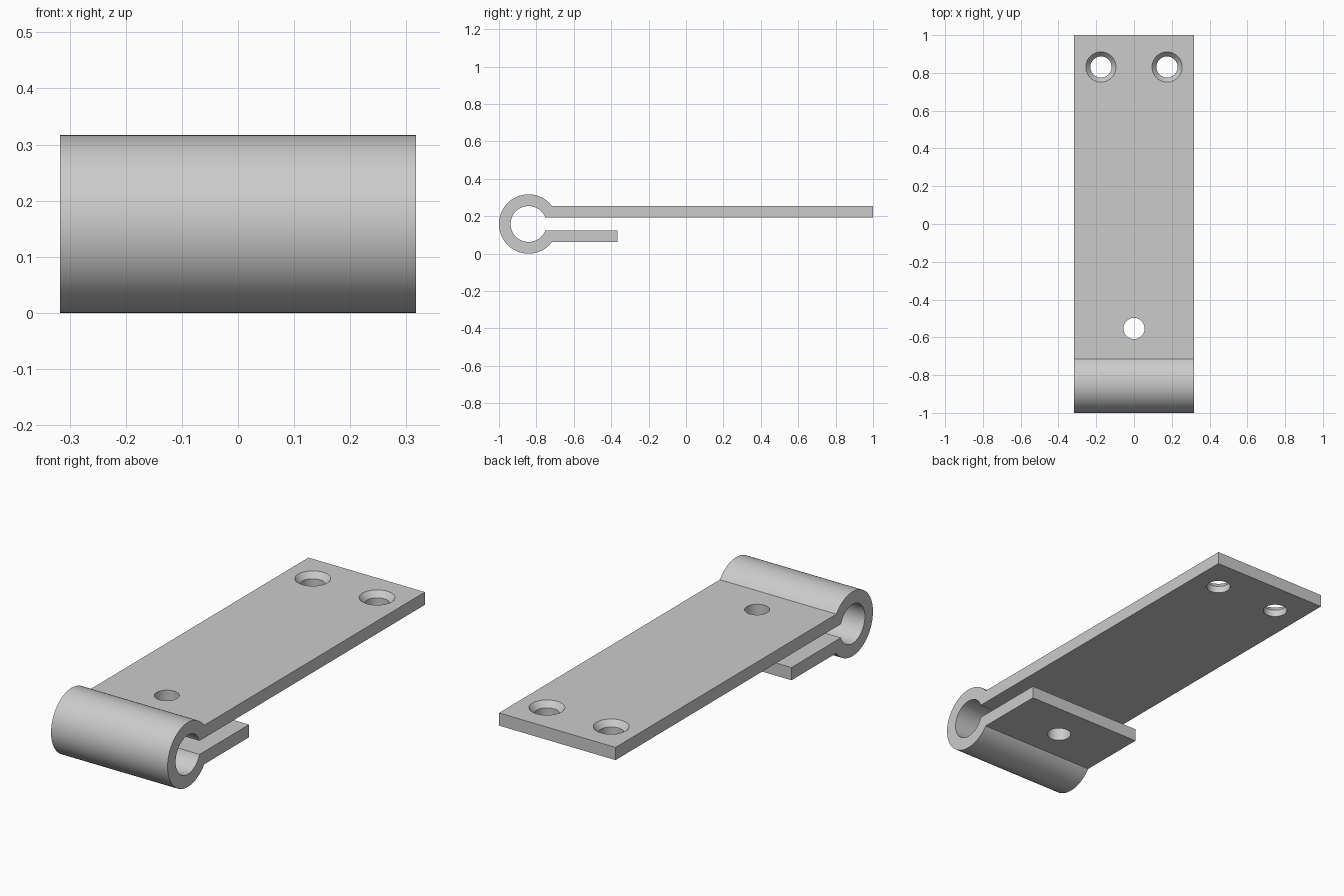
import bpy, bmesh, math
from math import sin, cos, asin, pi

cube = bpy.data.objects.get("Cube")
if cube:
    bpy.data.objects.remove(cube, do_unlink=True)

HALF_W = 0.317                 # half width of the strap
R_OUT, R_IN = 0.1585, 0.096    # knuckle radii
TOP, GAP = 0.096, 0.0335       # leaf faces measured from the knuckle axis
CY, CZ = -1 + R_OUT, R_OUT     # knuckle axis
LONG_END, SHORT_END = 1.0, -0.367
SEGMENTS = 72

steel = bpy.data.materials.new("light_grey_steel")
steel.use_nodes = True
colour = (0.6, 0.6, 0.6, 1)
steel.diffuse_color = colour
steel.node_tree.nodes["Principled BSDF"].inputs["Base Color"].default_value = colour


def new_object(name, bm):
    bmesh.ops.recalc_face_normals(bm, faces=bm.faces)
    mesh = bpy.data.meshes.new(name)
    bm.to_mesh(mesh)
    bm.free()
    mesh.materials.append(steel)
    obj = bpy.data.objects.new(name, mesh)
    bpy.context.collection.objects.link(obj)
    return obj


def arc(radius, start, end):
    return [(CY + radius * cos(a), CZ + radius * sin(a))
            for a in (start + (end - start) * i / SEGMENTS for i in range(SEGMENTS + 1))]


def drill(name, x, y, rings):
    """Turned cutter: rings are (radius, z) from bottom to top."""
    bm = bmesh.new()
    loops = [[bm.verts.new((x + r * cos(2 * pi * i / 48), y + r * sin(2 * pi * i / 48), z))
              for i in range(48)] for r, z in rings]
    for low, high in zip(loops, loops[1:]):
        for i in range(48):
            j = (i + 1) % 48
            bm.faces.new((low[i], low[j], high[j], high[i]))
    bm.faces.new(loops[0][::-1])
    bm.faces.new(loops[-1])
    cutter = new_object(name, bm)
    cutter.hide_render = True
    return cutter


# Folded strap: side profile swept across the width
a_out, a_in = asin(TOP / R_OUT), asin(GAP / R_IN)
profile = [(LONG_END, CZ + GAP), (LONG_END, CZ + TOP)]
profile += arc(R_OUT, a_out, 2 * pi - a_out)
profile += [(SHORT_END, CZ - TOP), (SHORT_END, CZ - GAP)]
profile += arc(R_IN, 2 * pi - a_in, a_in)
bm = bmesh.new()
side = bm.faces.new([bm.verts.new((-HALF_W, y, z)) for y, z in profile])
swept = bmesh.ops.extrude_face_region(bm, geom=[side])["geom"]
bmesh.ops.translate(bm, vec=(2 * HALF_W, 0, 0),
                    verts=[v for v in swept if isinstance(v, bmesh.types.BMVert)])
strap = new_object("folded_strap", bm)

# Pin hole through both leaves and two countersunk screw holes
HOLE, SINK, DEPTH = 0.056, 0.08, 0.028
top_z = CZ + TOP
cutters = [drill("pin_hole_cutter", 0, -0.553, [(HOLE, -0.1), (HOLE, 0.5)])]
for label, s in (("left", 1), ("right", -1)):
    cutters.append(drill(label + "_screw_hole_cutter", s * 0.175, 0.831,
                         [(HOLE, 0.1), (HOLE, top_z - DEPTH), (SINK, top_z), (SINK, 0.4)]))

bpy.ops.object.select_all(action="DESELECT")
bpy.context.view_layer.objects.active = strap
strap.select_set(True)
for cutter in cutters:
    cut = strap.modifiers.new(cutter.name, "BOOLEAN")
    cut.operation, cut.solver, cut.object = "DIFFERENCE", "EXACT", cutter
    bpy.ops.object.modifier_apply(modifier=cut.name)
    bpy.data.objects.remove(cutter, do_unlink=True)

bpy.ops.object.shade_smooth_by_angle(angle=math.radians(25))
